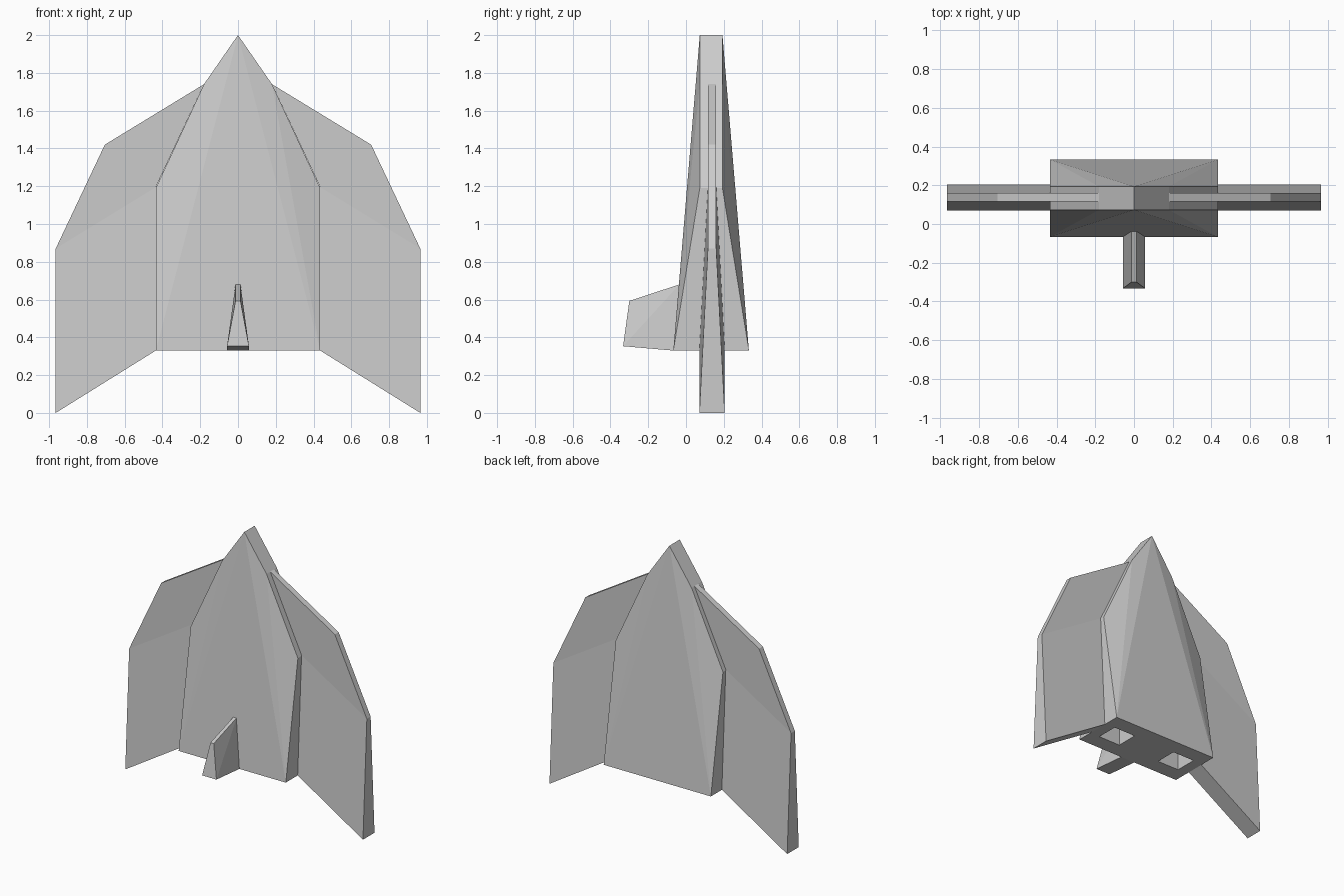
import bpy, bmesh

if "Cube" in bpy.data.objects:
    bpy.data.objects.remove(bpy.data.objects["Cube"])

CY = 0.133  # mid-plane of hull and wings


def make_object(name, bm):
    bmesh.ops.recalc_face_normals(bm, faces=bm.faces)
    mesh = bpy.data.meshes.new(name)
    bm.to_mesh(mesh)
    bm.free()
    obj = bpy.data.objects.new(name, mesh)
    bpy.context.collection.objects.link(obj)
    return obj


def convex(name, points):
    """Flat-faced solid wrapped around the points."""
    bm = bmesh.new()
    for p in points:
        bm.verts.new(p)
    res = bmesh.ops.convex_hull(bm, input=bm.verts)
    junk = {g for g in res["geom_interior"] + res["geom_unused"]
            if isinstance(g, bmesh.types.BMVert)}
    bmesh.ops.delete(bm, geom=list(junk), context='VERTS')
    bmesh.ops.dissolve_limit(bm, angle_limit=0.005, verts=bm.verts, edges=bm.edges)
    return make_object(name, bm)


# Fuselage: half outline as (x, z, half thickness), mirrored in x and y
outline = [(0, 2.0, 0.06), (0.18, 1.74, 0.06), (0.435, 1.19, 0.06), (0.435, 0.33, 0.20)]
body = convex("fuselage", [(s * x, CY + t * h, z) for x, z, h in outline
                           for s in ((1, -1) if x else (1,)) for t in (1, -1)])

# Square exhaust openings cut into the tail
for side in (-1, 1):
    bm = bmesh.new()
    bmesh.ops.create_cube(bm, size=1)
    for v in bm.verts:
        v.co = (side * 0.265 + v.co.x * 0.18, CY + v.co.y * 0.165, 0.43 + v.co.z * 0.30)
    cutter = make_object("exhaust_cutter", bm)
    cutter.hide_render = True
    cutter.hide_viewport = True
    mod = body.modifiers.new("exhaust", 'BOOLEAN')
    mod.object = cutter
    mod.operation = 'DIFFERENCE'
    mod.solver = 'EXACT'

# Wings: thin upper panel and a lower panel that thickens towards the tail
wing = [(0.18, 1.74, 0.022), (0.705, 1.42, 0.022), (0.965, 0.87, 0.022),
        (0.965, 0.0, 0.067), (0.435, 0.33, 0.067), (0.435, 1.195, 0.022)]
panels = [(0, 1, 2, 5), (5, 2, 3, 4)]
for side, name in ((-1, "left_wing"), (1, "right_wing")):
    bm = bmesh.new()
    front, back = [[bm.verts.new((side * x, CY + 0.005 + t * h, z)) for x, z, h in wing]
                   for t in (-1, 1)]
    for layer in (front, back):
        for p in panels:
            bm.faces.new([layer[i] for i in p])
    for i in range(6):
        j = (i + 1) % 6
        bm.faces.new((front[i], front[j], back[j], back[i]))
    make_object(name, bm)

# Fin: wedge, narrow at the top and wide at the tail, as (y, z, half width)
fin = [(-0.035, 0.68, 0.013), (-0.30, 0.593, 0.013),
       (-0.333, 0.353, 0.058), (-0.067, 0.33, 0.058)]
convex("tail_fin", [(s * w, y, z) for y, z, w in fin for s in (-1, 1)])
